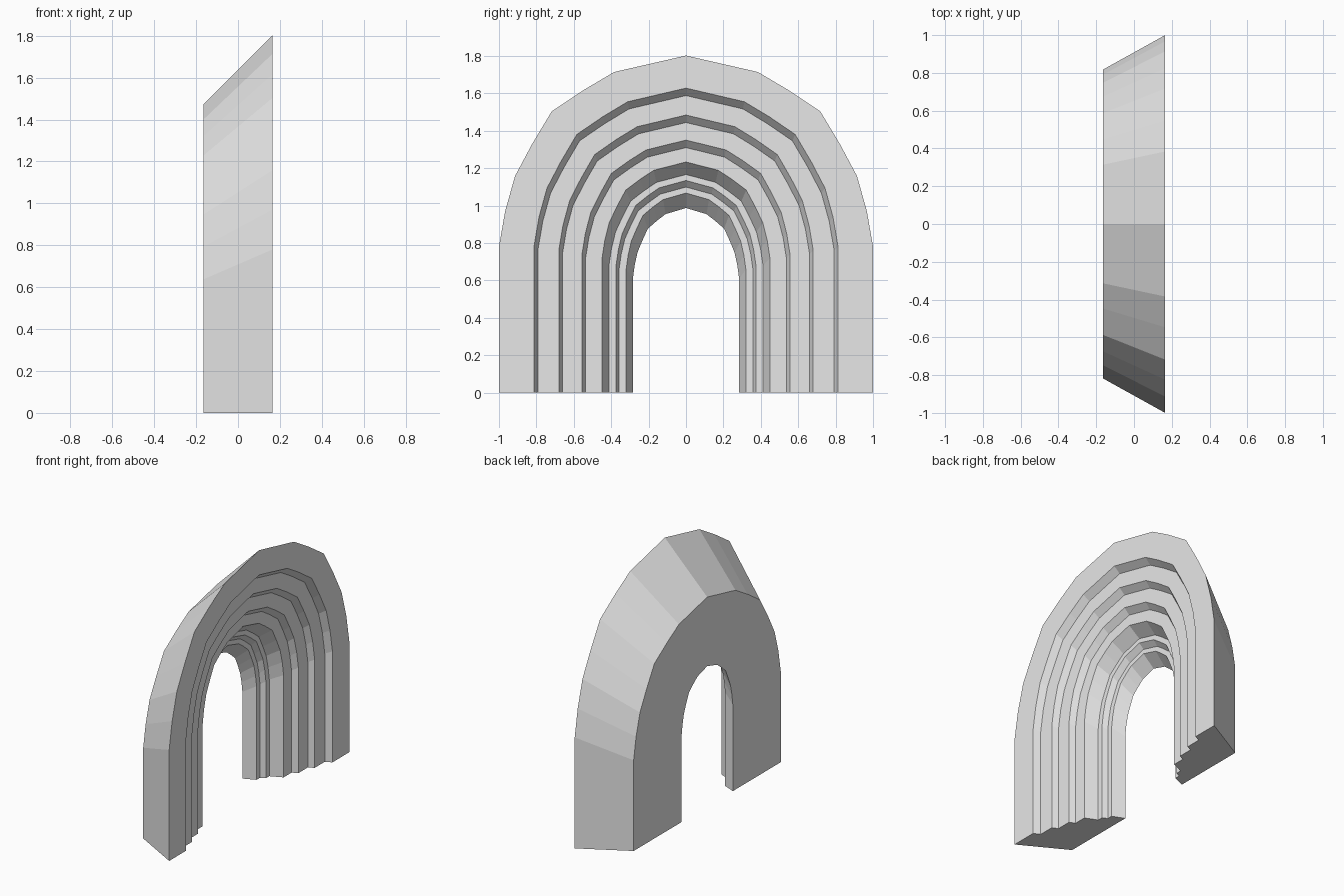
import bpy
import bmesh

cube = bpy.data.objects.get("Cube")
if cube:
    bpy.data.objects.remove(cube, do_unlink=True)

# Plain pale stone
stone = bpy.data.materials.new("pale_grey_stone")
stone.use_nodes = True
colour = (0.8, 0.8, 0.8, 1)
stone.diffuse_color = colour
stone.node_tree.nodes["Principled BSDF"].inputs["Base Color"].default_value = colour

DEPTH = 0.165
SPRING = 0.78
# Half of the unit arch curve: (share of half width, share of rise)
CURVE = [(1, 0), (0.967, 0.186), (0.914, 0.37), (0.824, 0.535),
         (0.718, 0.708), (0.547, 0.82), (0.384, 0.914)]
# Each step: half width and crown at its near edge, then at its far edge, and its depth
STEPS = [(0.813, 1.628, 0.792, 1.588, 0.045),
         (0.680, 1.484, 0.661, 1.444, 0.040),
         (0.556, 1.350, 0.537, 1.310, 0.040),
         (0.449, 1.233, 0.412, 1.166, 0.085),
         (0.374, 1.134, 0.358, 1.099, 0.035),
         (0.320, 1.067, 0.284, 0.987, 0.085)]


def arch_line(x, half_width, crown, spring):
    """Open arch outline from one foot over the crown to the other foot."""
    side = [(half_width, 0)]
    side += [(half_width * u, spring + (crown - spring) * v) for u, v in CURVE]
    points = [(-y, z) for y, z in side] + [(0, crown)] + side[::-1]
    return [(x, y, z) for y, z in points]


# Outer shell tapers towards the back; the steps recede into the opening
taper = 0.817
lines = [arch_line(-DEPTH, taper, 1.802 * taper, SPRING * taper),
         arch_line(DEPTH, 1, 1.802, SPRING)]
x, spring = DEPTH, SPRING
for near_w, near_top, far_w, far_top, drop in STEPS:
    lines.append(arch_line(x, near_w, near_top, spring))
    x -= drop
    spring *= far_top / near_top
    lines.append(arch_line(x, far_w, far_top, spring))

# Skin neighbouring outlines all the way round, then close both feet
bm = bmesh.new()
rows = [[bm.verts.new(p) for p in line] for line in lines]
for a, b in zip(rows, rows[1:] + rows[:1]):
    for i in range(len(a) - 1):
        bm.faces.new((a[i], a[i + 1], b[i + 1], b[i]))
for end in (0, -1):
    bm.faces.new([row[end] for row in rows])
bmesh.ops.recalc_face_normals(bm, faces=bm.faces[:])

mesh = bpy.data.meshes.new("stepped_archway")
bm.to_mesh(mesh)
bm.free()
mesh.materials.append(stone)
archway = bpy.data.objects.new("stepped_archway", mesh)
bpy.context.collection.objects.link(archway)
